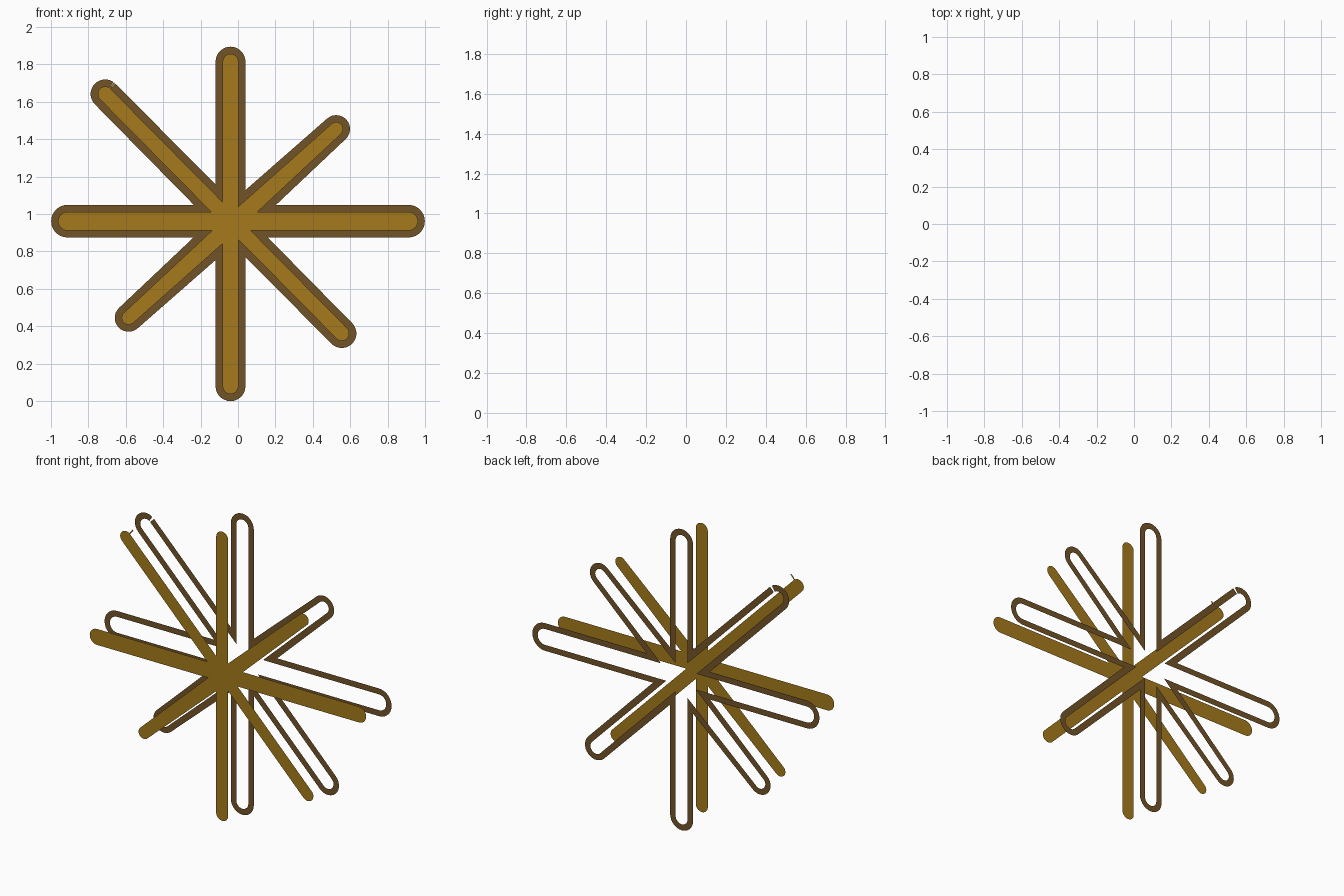
import bpy
import math
from mathutils import Vector as V
from mathutils.geometry import intersect_line_line_2d as _seg

if "Cube" in bpy.data.objects:
    bpy.data.objects.remove(bpy.data.objects["Cube"])

# Bars crossing at the hub: two tip centres (x, z), then outer / inner half widths at tip and hub
BARS = [
    ((0.912, 0.962), (-0.912, 0.962), 0.087, 0.087, 0.050, 0.050),
    ((0.525, 1.455), (-0.585, 0.445), 0.074, 0.088, 0.037, 0.046),
    ((-0.040, 1.815), (-0.040, 0.080), 0.080, 0.080, 0.042, 0.042),
    ((-0.710, 1.642), (0.555, 0.362), 0.078, 0.080, 0.040, 0.040),
]
SLIT_ARM = 3
CAP = [math.pi * i / 14 for i in range(15)]
SLIT = 0.2                                   # cap angle of the small slit
CAP = sorted(CAP[:1] + [SLIT] + CAP[1:])


def cross(a, b):
    return a.x * b.y - a.y * b.x


def meet(p, d, q, e):
    return p + d * (cross(q - p, e) / cross(d, e))


def arms(inner):
    """The eight half-bars counter-clockwise: edge lines and rounded cap of each."""
    result = []
    for end in (0, 1):
        for bar in BARS:
            tip, far = V(bar[end]), V(bar[1 - end])
            r, hub_r = (bar[4], bar[5]) if inner else (bar[2], bar[3])
            axis = (tip - far).normalized()
            side = V((axis.y, -axis.x))
            mid = (tip + far) / 2
            cap = [tip + side * (r * math.cos(a)) + axis * (r * math.sin(a)) for a in CAP]
            right = (cap[0], cap[0] - (mid + side * hub_r))
            left = (cap[-1], cap[-1] - (mid - side * hub_r))
            result.append((right, cap, left))
    return result


def outline(inner):
    """Closed star outline: each cap followed by the notch before the next arm."""
    parts, pts = arms(inner), []
    for i, (_, cap, left) in enumerate(parts):
        pts += cap
        pts.append(meet(*left, *parts[(i + 1) % 8][0]))
    return pts


def sheet(name, points, faces, y, color):
    mesh = bpy.data.meshes.new(name)
    mesh.from_pydata([(p.x, y, p.y) for p in points], [], faces)
    mesh.update()
    mat = bpy.data.materials.new(name + "_color")
    mat.diffuse_color = color
    mat.use_nodes = True
    mat.node_tree.nodes["Principled BSDF"].inputs["Base Color"].default_value = mat.diffuse_color
    mesh.materials.append(mat)
    obj = bpy.data.objects.new(name, mesh)
    bpy.context.collection.objects.link(obj)
    return obj


outer, inner = outline(False), outline(True)
n = len(outer)
slit = SLIT_ARM * (len(CAP) + 1)             # ring segment left open

# Gold star in front, with the thin sliver that lines up with the slit
k = len(inner)
base = (inner[slit] + inner[slit + 1]) / 2
tip = (outer[slit] + outer[slit + 1]) / 2
w = V((-0.003, 0.003))
gold_pts = inner + [base - w, base + w, tip + w, tip - w]
sheet("star_fill", gold_pts, [tuple(range(k)), (k, k + 3, k + 2, k + 1)],
      -0.1, (0.38, 0.195, 0.012, 1))

# Brown border band behind
band = [(i, (i + 1) % n, n + (i + 1) % n, n + i) for i in range(n) if i != slit]
sheet("star_border", outer + inner, band, 0.1, (0.17, 0.087, 0.021, 1))
